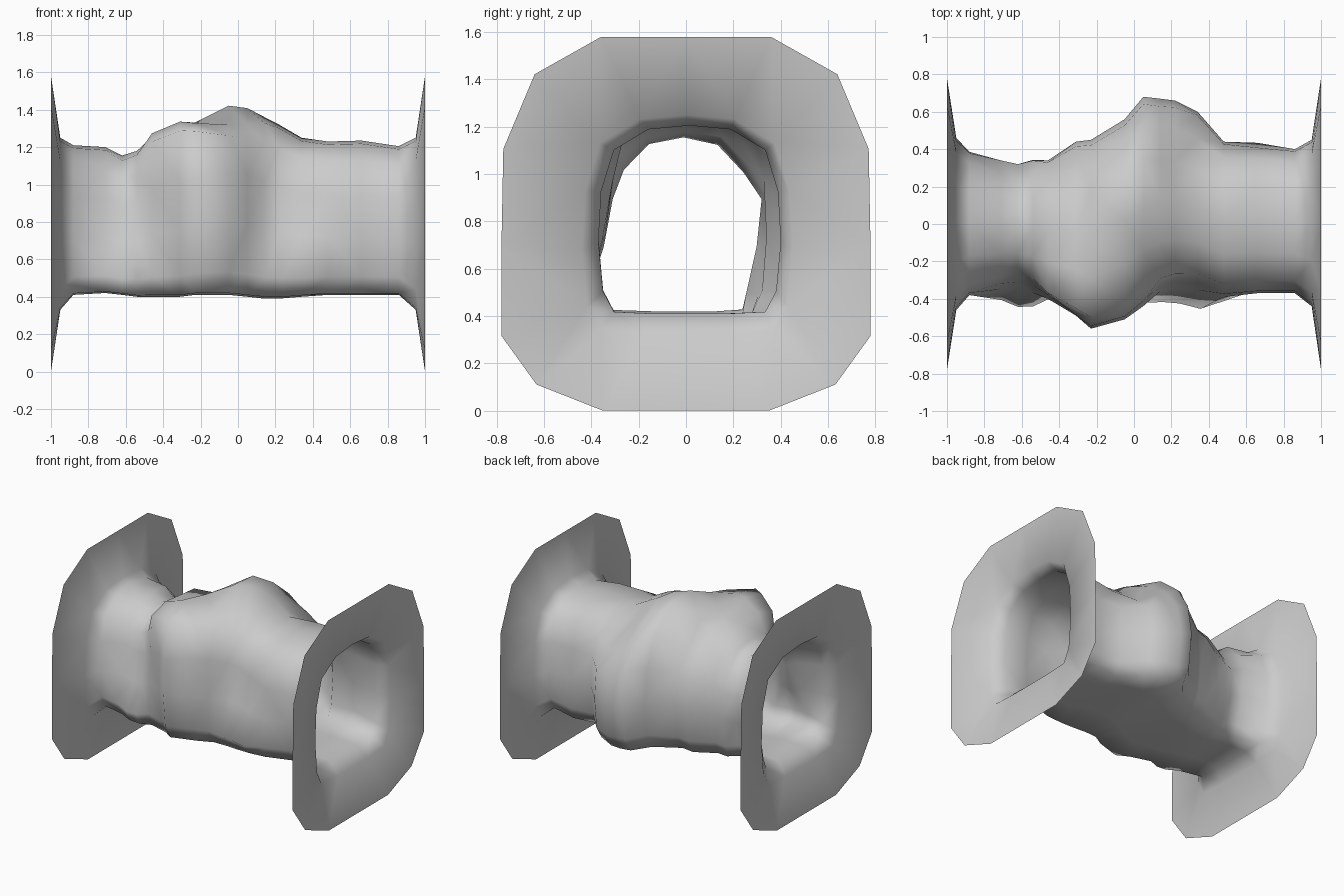
import bpy
import bmesh
from mathutils import Vector

cube = bpy.data.objects.get("Cube")
if cube:
    bpy.data.objects.remove(cube, do_unlink=True)

# Half outlines (side, height) from floor centre to roof centre
FLANGE = [(0, 0), (.45, 0), (.81, .07), (1, .2), (1, .44), (.99, .7), (.82, .9), (.46, 1), (0, 1)]
BODY = [(0, 0), (.4, 0), (.83, .01), (.95, .12), (1, .38), (.97, .65), (.83, .87), (.45, .98), (0, 1)]

# Stations along the tunnel: x, back wall, front wall, floor, roof
STATIONS = [
    (-1, .78, -.78, 0, 1.58),
    (-.95, .46, -.46, .33, 1.25),
    (-.88, .39, -.38, .41, 1.21),
    (-.71, .35, -.35, .42, 1.2),
    (-.62, .33, -.35, .41, 1.155),
    (-.54, .35, -.37, .4, 1.18),
    (-.46, .34, -.4, .4, 1.28),
    (-.31, .44, -.49, .4, 1.33),
    (-.23, .45, -.56, .41, 1.36),
    (-.05, .56, -.51, .41, 1.42),
    (.05, .68, -.45, .4, 1.4),
    (.14, .67, -.38, .39, 1.36),
    (.22, .66, -.36, .39, 1.32),
    (.34, .6, -.36, .4, 1.25),
    (.48, .44, -.39, .41, 1.23),
    (.66, .42, -.37, .41, 1.235),
    (.86, .4, -.37, .41, 1.205),
    (.95, .45, -.44, .33, 1.25),
    (1, .78, -.78, 0, 1.58),
]

# Local rock bumps and dents: centre, radius, push
BUMPS = [
    # low spurs along the front and back
    ((-.62, -.34, .45), .2, (0, -.11, 0)),
    ((.24, -.33, .48), .2, (.02, -.09, 0)),
    ((.4, -.36, .46), .18, (0, -.06, 0)),
    ((.64, .38, .45), .15, (0, .04, 0)),
    # dents in the walls
    ((.2, -.36, .95), .3, (0, .04, 0)),
    ((-.6, -.36, .9), .22, (0, .03, 0)),
    ((-.72, .32, .55), .25, (0, -.07, 0)),
    # narrow throat under the low roof
    ((-.62, .27, 1.08), .18, (0, -.03, -.05)),
    ((-.62, -.29, 1.08), .18, (0, .02, -.04)),
    # high front shoulder, with the roof sloping away behind it
    ((-.36, -.4, 1.2), .26, (0, -.04, .08)),
    ((-.33, .05, 1.33), .24, (0, 0, -.05)),
    ((-.3, .35, 1.22), .26, (0, -.06, -.09)),
    # roof peak set back from the front
    ((-.04, -.24, 1.38), .26, (0, 0, -.08)),
    ((0, .16, 1.4), .16, (0, -.04, .01)),
    # rounded top of the back bulge
    ((.18, .52, 1.22), .34, (0, -.06, -.1)),
    ((.36, .42, 1.15), .2, (0, -.03, -.05)),
]


def ring_points(station, outline):
    """Full ring of points at one station, back side then front side."""
    x, back, front, floor, roof = station
    mid = (back + front) / 2
    half = (back - front) / 2
    sides = outline + [(-u, w) for u, w in outline[-2:0:-1]]
    return [Vector((x, mid + u * half, floor + w * (roof - floor))) for u, w in sides]


def push_bumps(point):
    """Move a point by every bump that reaches it."""
    moved = point.copy()
    for centre, radius, push in BUMPS:
        reach = 1 - (point - Vector(centre)).length / radius
        if reach > 0:
            moved += Vector(push) * min(1, reach * 1.5)
    return moved


# Rock material
rock = bpy.data.materials.new("grey rock")
rock.use_nodes = True
colour = (.6, .6, .6, 1)
rock.diffuse_color = colour
rock.node_tree.nodes["Principled BSDF"].inputs["Base Color"].default_value = colour

# Open tunnel wall, skinned from ring to ring, with flared ends
bm = bmesh.new()
rings = []
for station in STATIONS:
    outline = FLANGE if abs(station[0]) == 1 else BODY
    rings.append([bm.verts.new(push_bumps(p)) for p in ring_points(station, outline)])
count = len(rings[0])
for first, second in zip(rings, rings[1:]):
    for i in range(count):
        j = (i + 1) % count
        bm.faces.new((first[i], first[j], second[j], second[i]))
bmesh.ops.triangulate(bm, faces=bm.faces[:])
bmesh.ops.recalc_face_normals(bm, faces=bm.faces[:])

mesh = bpy.data.meshes.new("cave_tunnel")
bm.to_mesh(mesh)
bm.free()
mesh.materials.append(rock)
tunnel = bpy.data.objects.new("cave_tunnel", mesh)
bpy.context.collection.objects.link(tunnel)
for face in mesh.polygons:
    face.use_smooth = True
